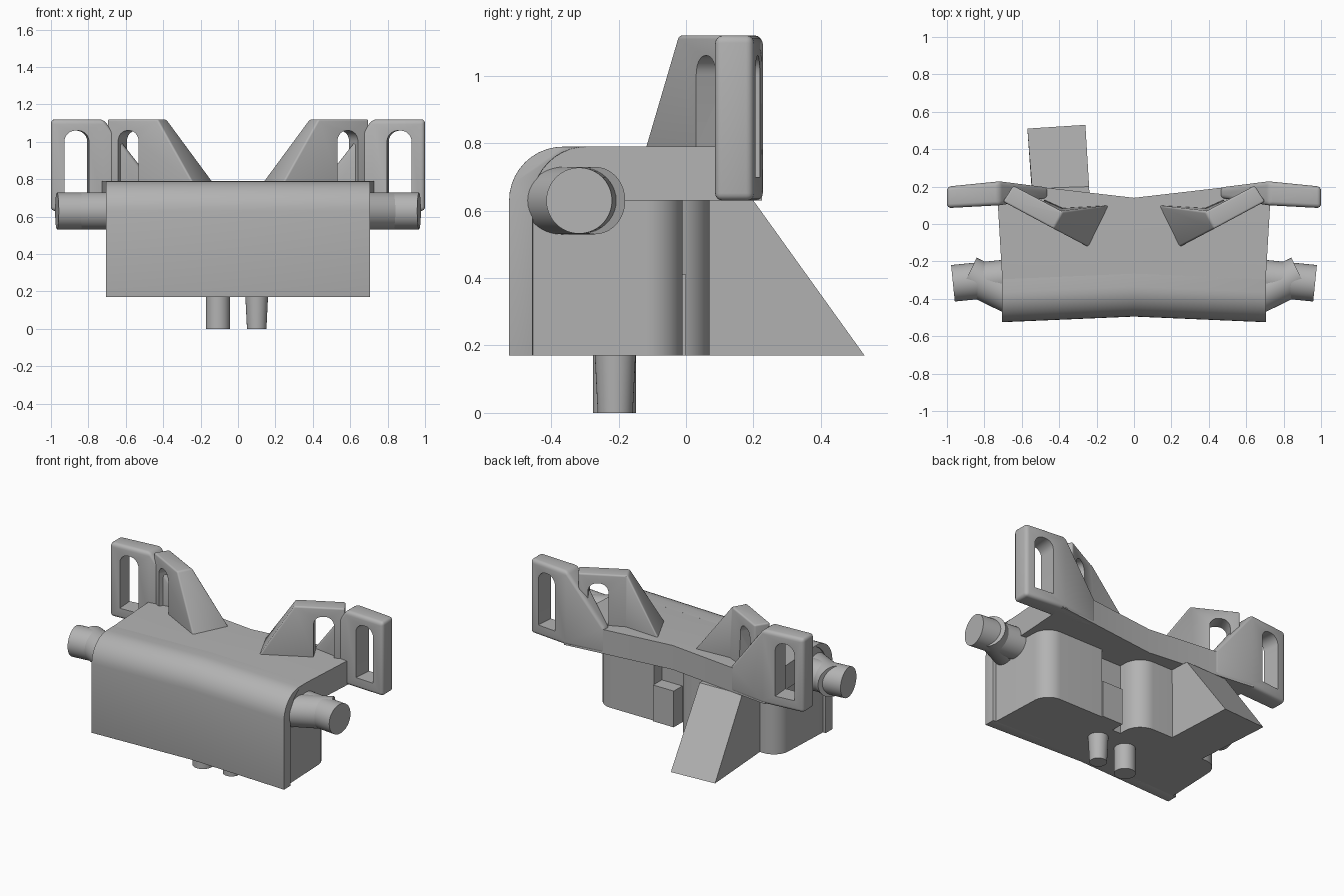
import bpy, bmesh
from math import sin, cos, pi, atan2
from mathutils import Vector

cube = bpy.data.objects.get("Cube")
if cube:
    bpy.data.objects.remove(cube)

grey = bpy.data.materials.new("plain grey")
grey.use_nodes = True
tone = (0.45, 0.45, 0.45, 1)
grey.diffuse_color = tone
grey.node_tree.nodes["Principled BSDF"].inputs["Base Color"].default_value = tone


def finish(ob, bevel=0.0, cutter=None, segments=4):
    bpy.ops.object.select_all(action='DESELECT')
    ob.select_set(True)
    bpy.context.view_layer.objects.active = ob
    if bevel:
        m = ob.modifiers.new("round", 'BEVEL')
        m.width, m.segments, m.limit_method = bevel, segments, 'ANGLE'
        bpy.ops.object.modifier_apply(modifier=m.name)
    if cutter:
        m = ob.modifiers.new("slot", 'BOOLEAN')
        m.object, m.operation, m.solver = cutter, 'DIFFERENCE', 'EXACT'
        bpy.ops.object.modifier_apply(modifier=m.name)
        bpy.data.objects.remove(cutter)
    bpy.ops.object.shade_smooth_by_angle(angle=0.6)
    return ob


def loft(name, rings):
    """Closed solid through rings of equal point count."""
    bm = bmesh.new()
    vs = [[bm.verts.new(p) for p in ring] for ring in rings]
    n = len(vs[0])
    for a, b in zip(vs, vs[1:]):
        for i in range(n):
            j = (i + 1) % n
            bm.faces.new((a[i], a[j], b[j], b[i]))
    bm.faces.new(vs[0])
    bm.faces.new(vs[-1])
    bmesh.ops.recalc_face_normals(bm, faces=bm.faces)
    mesh = bpy.data.meshes.new(name)
    bm.to_mesh(mesh)
    bm.free()
    mesh.materials.append(grey)
    ob = bpy.data.objects.new(name, mesh)
    bpy.context.collection.objects.link(ob)
    return ob


def prism(name, plan, z0, z1):
    return loft(name, [[(x, y, z) for x, y in plan] for z in (z0, z1)])


def arc(cx, cy, r, a0, a1, n=10):
    return [(cx + r * cos(a0 + (a1 - a0) * i / n), cy + r * sin(a0 + (a1 - a0) * i / n))
            for i in range(n + 1)]


def tube(name, p, q, r0, r1):
    p, q = Vector(p), Vector(q)
    turn = (q - p).to_track_quat('Z', 'Y')
    ring = arc(0, 0, 1, 0, 2 * pi, 40)[:-1]
    return finish(loft(name, [[c + turn @ Vector((x * r, y * r, 0)) for x, y in ring]
                              for c, r in ((p, r0), (q, r1))]))


def slot(x, y, angle, half, z0, z1):
    """Upright round-ended cutter, turned about z."""
    r = half * 0.9
    shape = [(-half, z0), (half, z0)]
    shape += arc(half - r, z1 - r, r, 0, pi / 2, 6) + arc(r - half, z1 - r, r, pi / 2, pi, 6)
    ob = loft("slot_cutter", [[(x + u * cos(angle) - d * sin(angle),
                                y + u * sin(angle) + d * cos(angle), z) for u, z in shape]
                              for d in (-0.3, 0.3)])
    ob.hide_render = True
    return ob


LOW, MID, TOP, PEAK = 0.17, 0.63, 0.79, 1.12

# Curved front shell, slightly bent at the middle
shell = [(-0.525, LOW)] + arc(-0.365, MID, 0.16, pi, pi / 2)
shell += arc(-0.295, MID, 0.16, pi / 2, pi) + [(-0.455, LOW)]
finish(loft("front_shell", [[(x, y + dy, z) for y, z in shell]
                            for x, dy in ((-0.705, 0), (0, 0.03), (0.705, 0))]), 0.012, None, 3)

# Top deck with its front edge following the shell
deck = [(-0.365, MID)] + arc(-0.31, MID, 0.16, pi, pi / 2)
rings = []
for x in (-1, 0, 1):
    ring = [(x * (0.695 + 0.06 * (y + 0.45)), y + 0.03 * (x == 0), z)
            for y, z in arc(-0.295, MID, 0.16, pi, pi / 2)]
    back = 0.225 if x else 0.14
    ring += [(x * 0.735, back, TOP), (x * 0.735, back, MID)]
    rings.append(ring)
finish(loft("top_deck", rings))

# Lower housing with rounded rear corners
right_corner = arc(0.56, -0.12, 0.11, 0, pi / 2)
plan = [(0.685, -0.47)] + right_corner + [(0.24, -0.01), (0.24, -0.09), (-0.24, -0.09)]
plan += [(-0.24, -0.01)] + [(-x, y) for x, y in reversed(right_corner)] + [(-0.685, -0.47)]
finish(prism("lower_housing", plan, LOW, MID + 0.02))
lobe = [(0.03, -0.2)] + arc(-0.09, -0.05, 0.12, 0, pi / 2) + [(-0.32, 0.07), (-0.32, -0.2)]
finish(prism("rear_lobe", lobe, LOW, MID + 0.02))
finish(prism("rear_plate", [(0.09, -0.1), (0.24, -0.1), (0.24, 0), (0.09, 0)], LOW, 0.41))

# Sloping rear wedge
wedge = [[(a[0], a[1], LOW), (b[0], b[1], MID), (c[0], c[1], MID), (c[0], c[1], LOW)]
         for a, b, c in (((-0.57, 0.51), (-0.545, 0.19), (-0.53, -0.06)),
                         ((-0.26, 0.53), (-0.24, 0.2), (-0.23, -0.06)))]
finish(loft("rear_wedge", wedge))

# Pins under the housing
tube("left_pin", (0.1, -0.21, 0), (0.1, -0.21, 0.2), 0.052, 0.062)
tube("right_pin", (-0.107, -0.212, 0), (-0.107, -0.212, 0.2), 0.064, 0.064)

for side, s in (("left", 1), ("right", -1)):
    # Side pipe and the angled elbow meeting it
    tube(side + "_pipe", (s * 0.6, -0.28, MID), (s * 0.968, -0.317, MID), 0.098, 0.098)
    tube(side + "_elbow", (s * 0.6, -0.41, MID), (s * 0.885, -0.27, MID), 0.1, 0.1)

    # Outer fin: upright bar sloping down to the deck
    stations = ((1.0, 0.085, 0.2, PEAK), (0.72, 0.1, 0.228, PEAK), (0.46, 0.14, 0.195, TOP))
    fin = loft(side + "_outer_fin", [[(s * x, f, MID), (s * x, b, MID), (s * x, b, z), (s * x, f, z)]
                                     for x, f, b, z in stations])
    finish(fin, 0.022, slot(s * 0.867, 0.15, -s * 0.08, 0.066, 0.7, 1.06))

    # Inner fin: angled plate flaring toward the middle
    base = [(0.24, -0.125), (0.7, 0.12), (0.645, 0.205), (0.38, 0.085), (0.13, 0.1)]
    crest = [(0.43, -0.025), (0.7, 0.12), (0.645, 0.205), (0.39, 0.07), (0.38, 0.065)]
    fin = loft(side + "_inner_fin", [[(s * x, y, z) for x, y in pts]
                                     for pts, z in ((base, TOP - 0.01), (crest, PEAK))])
    finish(fin, 0.016, slot(s * 0.565, 0.1, s * atan2(0.245, 0.46), 0.062, 0.7, 1.06))
